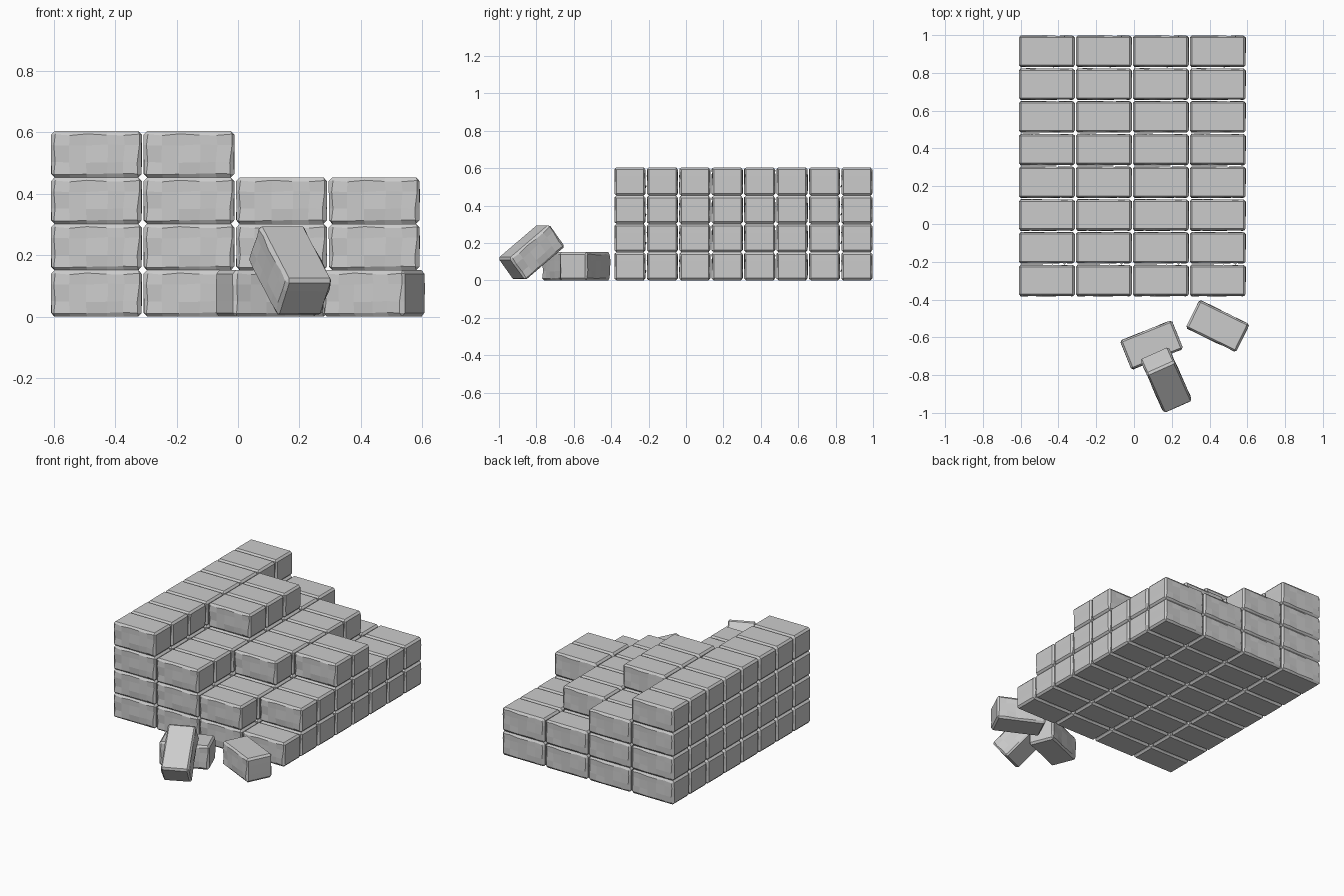
import bpy, bmesh, math, random
from mathutils import Vector

if "Cube" in bpy.data.objects:
    bpy.data.objects.remove(bpy.data.objects["Cube"])

random.seed(4)
SIZE = Vector((0.297, 0.169, 0.151))      # one stone
PX, PY, PZ = 0.3015, 0.1733, 0.151        # spacing in the stack


def make_stone_mesh():
    """Chamfered block with hand-cut, slightly wavy edges."""
    bm = bmesh.new()
    bmesh.ops.create_cube(bm, size=1)
    bmesh.ops.scale(bm, vec=SIZE, verts=bm.verts)
    bmesh.ops.bevel(bm, geom=bm.edges[:], offset=0.012, segments=1,
                    profile=0.5, affect='EDGES')
    # cuts along the length and height give the edges room to wander
    for x in (-0.085, -0.03, 0.035, 0.09):
        bmesh.ops.bisect_plane(bm, geom=bm.verts[:] + bm.edges[:] + bm.faces[:],
                               plane_co=(x, 0, 0), plane_no=(1, 0, 0))
    for z in (-0.025, 0.03):
        bmesh.ops.bisect_plane(bm, geom=bm.verts[:] + bm.edges[:] + bm.faces[:],
                               plane_co=(0, 0, z), plane_no=(0, 0, 1))
    half = SIZE / 2
    for v in bm.verts:
        on_face = abs(v.co.y) > half.y - 0.001
        if on_face:                        # rough long faces
            v.co.x += random.uniform(-0.004, 0.004)
            v.co.z += random.uniform(-0.003, 0.003)
            v.co.y -= math.copysign(random.uniform(0, 0.005), v.co.y)
        elif abs(v.co.x) > half.x - 0.001:  # rough ends
            v.co.x -= math.copysign(random.uniform(0, 0.002), v.co.x)
    bmesh.ops.recalc_face_normals(bm, faces=bm.faces[:])
    mesh = bpy.data.meshes.new("stone")
    bm.to_mesh(mesh)
    bm.free()
    return mesh


stone = make_stone_mesh()


def place(name, loc, rot=(0, 0, 0)):
    ob = bpy.data.objects.new(name, stone)
    ob.location = loc
    ob.rotation_euler = [math.radians(a) for a in rot]
    bpy.context.collection.objects.link(ob)


# stack heights: one string per column (left to right), front row first
for i, column in enumerate(("44444444", "33344433", "22333332", "12233222")):
    for j, height in enumerate(column):
        for k in range(int(height)):
            place(f"stacked_stone_{i}_{j}_{k}",
                  (-0.461 + i * PX, -0.299 + j * PY, (k + 0.5) * PZ))

# fallen stones in front of the pile
place("fallen_stone_left", (0.093, -0.64, 0.0755), (0, 0, 22))
place("fallen_stone_right", (0.443, -0.54, 0.0755), (0, 0, -26))
place("leaning_stone", (0.17, -0.826, 0.15), (0, -38, 114))
